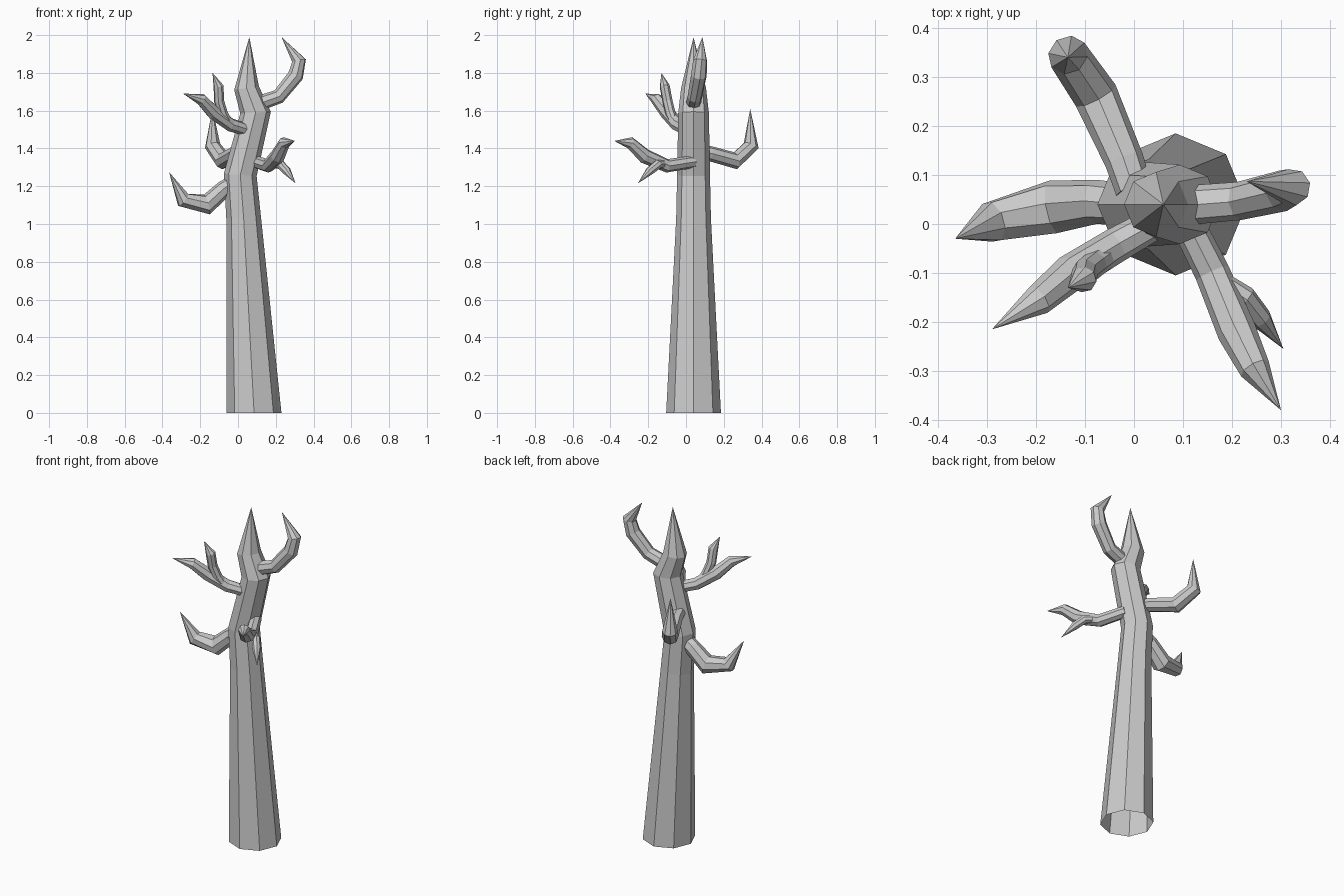
import bpy, bmesh, math
from mathutils import Vector

cube = bpy.data.objects.get("Cube")
if cube:
    bpy.data.objects.remove(cube, do_unlink=True)

bark = bpy.data.materials.new("grey bark")
bark.use_nodes = True
GREY = (0.6, 0.6, 0.6, 1)
bark.diffuse_color = GREY
bark.node_tree.nodes["Principled BSDF"].inputs["Base Color"].default_value = GREY


def limb(name, rings, tip, ref=(0, 0, 1), start=None, cap=True, sides=8):
    """Faceted tube through (x, y, z, radius) rings, ending in a pointed tip."""
    pts = [Vector(r[:3]) for r in rings] + [Vector(tip)]
    segs = [(b - a).normalized() for a, b in zip(pts, pts[1:])]
    bm = bmesh.new()
    u = Vector(ref)
    prev = None
    for i, ring in enumerate(rings):
        if i == 0:
            axis = Vector(start) if start else segs[0]
        else:
            axis = (segs[i - 1] + segs[i]).normalized()
        # carry the previous side direction along so the facets do not twist
        u = (u - axis * u.dot(axis)).normalized()
        v = axis.cross(u)
        loop = []
        for k in range(sides):
            a = math.tau * k / sides
            loop.append(bm.verts.new(pts[i] + (u * math.cos(a) + v * math.sin(a)) * ring[3]))
        if prev:
            for k in range(sides):
                n = (k + 1) % sides
                bm.faces.new((prev[k], prev[n], loop[n], loop[k]))
        elif cap:
            bm.faces.new(loop[::-1])
        prev = loop
    end = bm.verts.new(pts[-1])
    for k in range(sides):
        bm.faces.new((prev[k], prev[(k + 1) % sides], end))
    mesh = bpy.data.meshes.new(name)
    bm.to_mesh(mesh)
    bm.free()
    mesh.materials.append(bark)
    obj = bpy.data.objects.new(name, mesh)
    bpy.context.collection.objects.link(obj)
    return obj


# Trunk: open underneath, bent near the top and ending in a spike
limb("trunk", [(0.085, 0.04, 0, 0.145), (0.03, 0.04, 1.03, 0.092),
               (0.012, 0.04, 1.26, 0.087), (0.093, 0.04, 1.59, 0.081),
               (0.045, 0.04, 1.72, 0.066)],
     (0.06, 0.04, 1.99), ref=(1, 0, 0), start=(0, 0, 1), cap=False)

# Main branches
limb("upper_left_branch", [(0.13, 0.04, 1.645, 0.04), (0.215, 0.047, 1.675, 0.039),
                           (0.305, 0.068, 1.785, 0.042), (0.323, 0.075, 1.865, 0.038)],
     (0.23, 0.087, 1.99))
limb("upper_right_branch", [(0.04, 0.0, 1.5, 0.033), (-0.04, -0.045, 1.525, 0.036),
                            (-0.13, -0.1, 1.59, 0.038), (-0.195, -0.155, 1.66, 0.032)],
     (-0.29, -0.215, 1.69))
limb("lower_right_branch", [(-0.02, 0.04, 1.22, 0.043), (-0.075, 0.045, 1.185, 0.045),
                            (-0.165, 0.035, 1.103, 0.055), (-0.29, 0.004, 1.127, 0.043)],
     (-0.365, -0.03, 1.275))
limb("back_branch", [(0.0, 0.07, 1.385, 0.038), (-0.02, 0.13, 1.372, 0.04),
                     (-0.078, 0.262, 1.335, 0.046), (-0.135, 0.345, 1.415, 0.042)],
     (-0.135, 0.34, 1.61))
limb("front_branch", [(0.09, 0.04, 1.33, 0.033), (0.16, -0.1, 1.308, 0.036),
                      (0.21, -0.22, 1.36, 0.04), (0.247, -0.296, 1.43, 0.032)],
     (0.3, -0.38, 1.44))

# Twigs forking from the branches
limb("upper_twig", [(-0.055, -0.065, 1.54, 0.025), (-0.08, -0.082, 1.585, 0.027),
                    (-0.1, -0.098, 1.65, 0.027), (-0.103, -0.113, 1.73, 0.027)],
     (-0.135, -0.13, 1.8))
limb("lower_twig", [(0.18, -0.12, 1.32, 0.022), (0.225, -0.15, 1.315, 0.025),
                    (0.258, -0.192, 1.28, 0.023)],
     (0.305, -0.255, 1.215))
